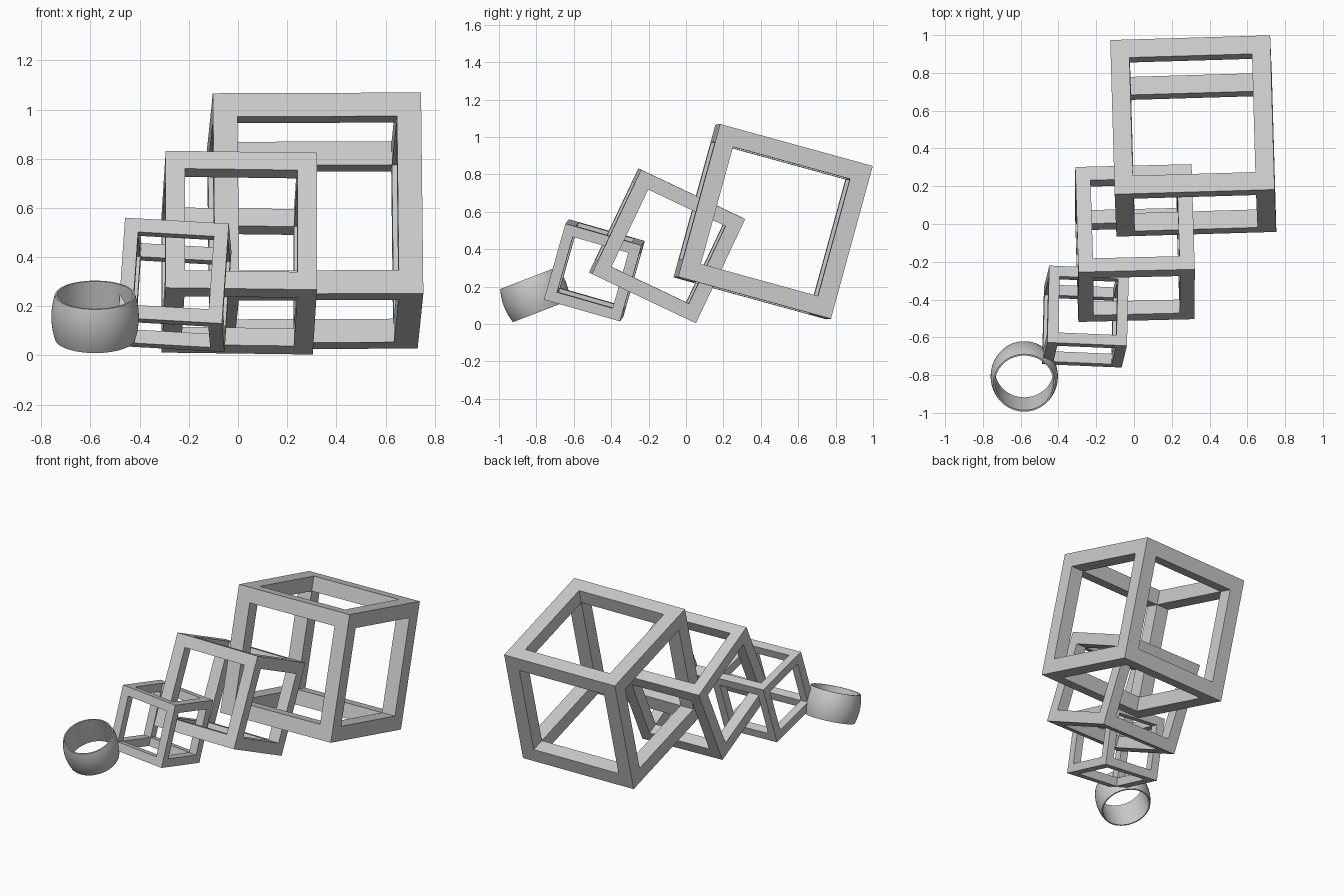
import bpy, bmesh, math
from itertools import product
from mathutils import Matrix, Vector

if "Cube" in bpy.data.objects:
    bpy.data.objects.remove(bpy.data.objects["Cube"], do_unlink=True)

grey = bpy.data.materials.new("light grey")
grey.use_nodes = True
grey.diffuse_color = (0.6, 0.6, 0.6, 1)
grey.node_tree.nodes["Principled BSDF"].inputs["Base Color"].default_value = (0.6, 0.6, 0.6, 1)


def make_object(name, bm, centre, across, up):
    """Turn a bmesh into an object with its x along across and its z along up."""
    bmesh.ops.recalc_face_normals(bm, faces=bm.faces)
    mesh = bpy.data.meshes.new(name)
    bm.to_mesh(mesh)
    bm.free()
    mesh.materials.append(grey)
    obj = bpy.data.objects.new(name, mesh)
    bpy.context.collection.objects.link(obj)
    x = Vector(across).normalized()
    y = Vector(up).cross(x).normalized()
    z = x.cross(y)
    turn = Matrix((x, y, z)).transposed().to_4x4()
    obj.matrix_world = Matrix.Translation(centre) @ turn
    return obj


def cube_frame(name, size, bar, centre, across, up):
    """Open cube of square bars: the shell of the solid cells in a 3x3x3 grid."""
    h = size / 2
    cuts = (-h, bar - h, h - bar, h)
    solid = {c for c in product(range(3), repeat=3) if c.count(1) < 2}
    bm = bmesh.new()
    verts = {}

    def corner(key):
        if key not in verts:
            verts[key] = bm.verts.new([cuts[i] for i in key])
        return verts[key]

    for cell in solid:
        for axis, side in product(range(3), (0, 1)):
            beside = list(cell)
            beside[axis] += 2 * side - 1
            if tuple(beside) in solid:
                continue
            loop = []
            for a, b in ((0, 0), (1, 0), (1, 1), (0, 1)):
                key = list(cell)
                key[axis] += side
                key[(axis + 1) % 3] += a
                key[(axis + 2) % 3] += b
                loop.append(corner(tuple(key)))
            bm.faces.new(loop)
    make_object(name, bm, centre, across, up)


# Three interlocking open cubes
cube_frame("large_cube_frame", 0.847, 0.099, (0.314, 0.466, 0.547),
           (0.845, 0.025, 0.003), (-0.01, 0.225, 0.82))
cube_frame("medium_cube_frame", 0.616, 0.079, (0.005, -0.101, 0.418),
           (0.615, 0.015, -0.008), (0, 0.262, 0.553))
cube_frame("small_cube_frame", 0.423, 0.057, (-0.257, -0.49, 0.287),
           (0.422, -0.018, -0.024), (0.023, 0.115, 0.405))

# Tilted ring band: bulging outside, straight inside
half, rim, bulge, inner = 0.095, 0.163, 0.015, 0.155
outside = []
for i in range(13):
    t = i / 6 - 1
    outside.append((rim + bulge * (1 - t * t), 0, half * t))
profile = outside + [(inner, 0, half), (inner, 0, -half)]
bm = bmesh.new()
pts = [bm.verts.new(p) for p in profile]
edges = [bm.edges.new((pts[i - 1], pts[i])) for i in range(len(pts))]
bmesh.ops.spin(bm, geom=pts + edges, cent=(0, 0, 0), axis=(0, 0, 1),
               angle=math.tau, steps=96, use_merge=True)
bmesh.ops.remove_doubles(bm, verts=bm.verts, dist=0.0001)
ring = make_object("ring_band", bm, (-0.581, -0.807, 0.157), (1, 0, 0), (0, -0.36, 0.933))
bpy.ops.object.select_all(action="DESELECT")
ring.select_set(True)
bpy.context.view_layer.objects.active = ring
bpy.ops.object.shade_smooth_by_angle(angle=math.radians(35))
